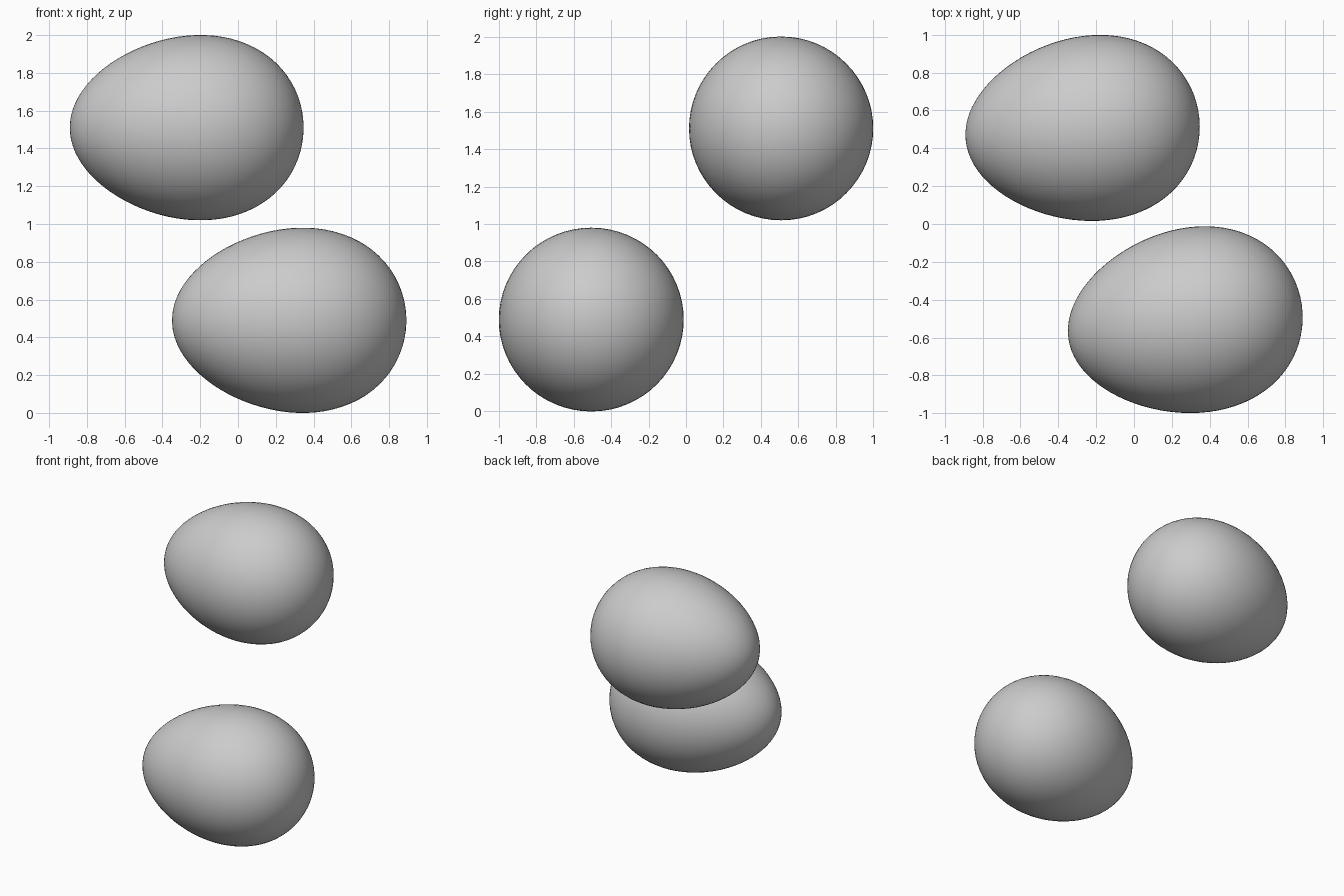
import bpy, bmesh, math
from mathutils import Matrix

cube = bpy.data.objects.get("Cube")
if cube:
    bpy.data.objects.remove(cube, do_unlink=True)

# Plain shell colour
shell = bpy.data.materials.new("shell_grey")
shell.use_nodes = True
grey = (0.6, 0.6, 0.6, 1)
shell.diffuse_color = grey
shell.node_tree.nodes["Principled BSDF"].inputs["Base Color"].default_value = grey


def egg(name, centre, turn, half_length, radius=0.487, taper=0.121):
    """Egg lying along x, blunt end at +x, turned about z."""
    bm = bmesh.new()
    bmesh.ops.create_uvsphere(bm, u_segments=64, v_segments=40, radius=1)
    bmesh.ops.rotate(bm, verts=bm.verts, matrix=Matrix.Rotation(math.pi / 2, 3, 'Y'))
    for v in bm.verts:
        width = radius * (1 + taper * v.co.x)
        v.co = (v.co.x * half_length, v.co.y * width, v.co.z * width)
    for f in bm.faces:
        f.smooth = True
    mesh = bpy.data.meshes.new(name)
    bm.to_mesh(mesh)
    bm.free()
    mesh.materials.append(shell)
    obj = bpy.data.objects.new(name, mesh)
    obj.location = centre
    obj.rotation_euler.z = turn
    bpy.context.collection.objects.link(obj)


# Two separate eggs, one high at the back, one low at the front
egg("upper_egg", (-0.272, 0.501, 1.51), 0.09, 0.62)
egg("lower_egg", (0.27, -0.516, 0.49), 0.15, 0.623)
